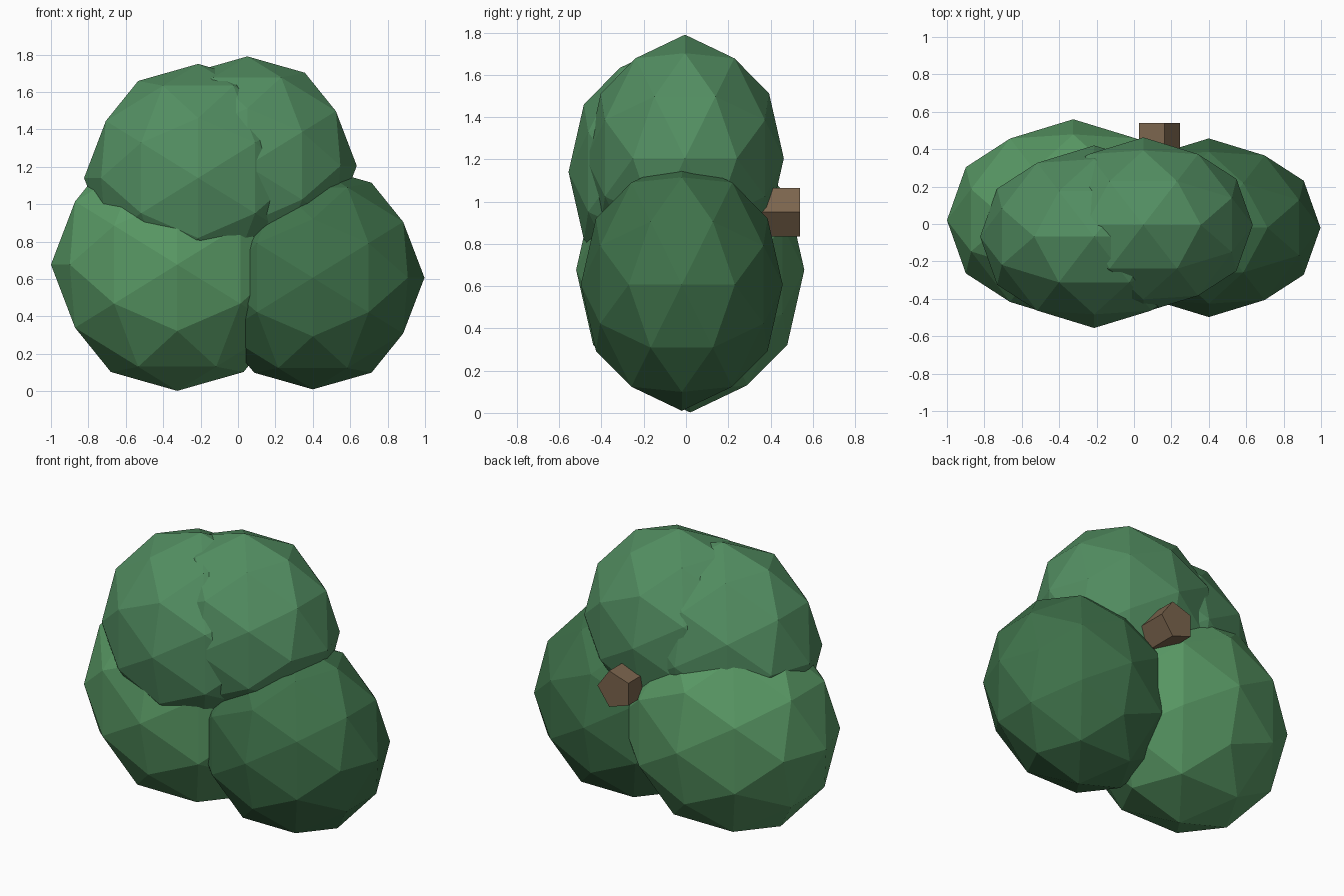
import bpy, bmesh, math
from itertools import product
from mathutils import Vector, Matrix

if "Cube" in bpy.data.objects:
    bpy.data.objects.remove(bpy.data.objects["Cube"])


def material(name, rgb):
    m = bpy.data.materials.new(name)
    m.diffuse_color = (*rgb, 1)
    m.use_nodes = True
    m.node_tree.nodes["Principled BSDF"].inputs["Base Color"].default_value = m.diffuse_color
    return m


def finish(bm, name, mat):
    bmesh.ops.recalc_face_normals(bm, faces=bm.faces)
    me = bpy.data.meshes.new(name)
    bm.to_mesh(me)
    bm.free()
    me.materials.append(mat)
    ob = bpy.data.objects.new(name, me)
    bpy.context.collection.objects.link(ob)
    return ob


def foliage(name, center, r, mat):
    """Once-subdivided icosahedron standing on an edge, flattened in y."""
    phi = (1 + 5 ** 0.5) / 2
    seeds = [(1, 0, phi), (1, 0, 0), (phi ** 2, 1, phi)]  # corners, edge middles
    points = set()
    for seed in seeds:
        for signs in product((1, -1), repeat=3):
            p = Vector([a * s for a, s in zip(seed, signs)]).normalized()
            for k in range(3):
                points.add(tuple(round(p[(i + k) % 3], 6) + 0.0 for i in range(3)))
    bm = bmesh.new()
    for x, y, z in sorted(points):
        bm.verts.new((center[0] + x * r, center[1] + y * r * 0.8, center[2] + z * r))
    bmesh.ops.convex_hull(bm, input=bm.verts)
    return finish(bm, name, mat)


light = material("light_leaf", (0.10, 0.32, 0.13))
mid = material("mid_leaf", (0.085, 0.27, 0.12))
dark = material("dark_leaf", (0.05, 0.17, 0.07))
bark = material("bark", (0.20, 0.13, 0.075))

# Four overlapping foliage clumps
foliage("foliage_lower_left", (-0.325, 0.02, 0.677), 0.675, light)
foliage("foliage_lower_right", (0.40, -0.02, 0.607), 0.597, dark)
foliage("foliage_upper_left", (-0.213, -0.068, 1.14), 0.61, mid)
foliage("foliage_upper_right", (0.05, -0.005, 1.205), 0.585, mid)

# Five-sided stem poking out of the back, one corner towards +x
bm = bmesh.new()
y0, y1 = 0.0, 0.54
bmesh.ops.create_cone(bm, cap_ends=True, segments=5, radius1=0.12, radius2=0.12, depth=y1 - y0)
corner = max(bm.verts, key=lambda v: v.co.z).co
turn = Matrix.Rotation(-math.atan2(corner.y, corner.x), 4, 'Z')
lay = Matrix.Rotation(math.radians(-90), 4, 'X')
place = Matrix.Translation((0.125, (y0 + y1) / 2, 0.95))
bmesh.ops.transform(bm, matrix=place @ lay @ turn, verts=bm.verts)
finish(bm, "stem", bark)
